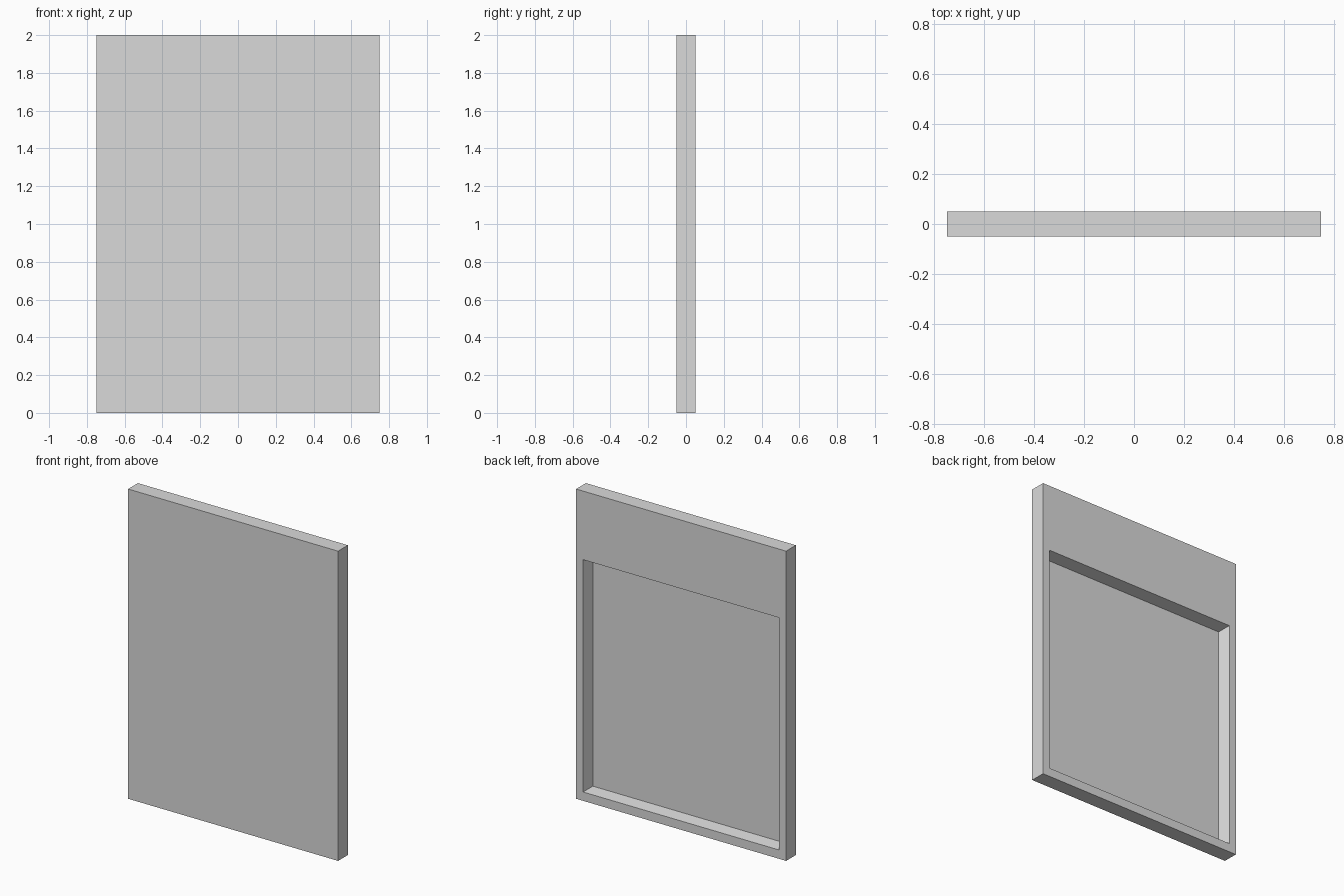
import bpy
import bmesh
from mathutils import Vector

cube = bpy.data.objects.get("Cube")
if cube:
    bpy.data.objects.remove(cube, do_unlink=True)


def make_material(name, value):
    mat = bpy.data.materials.new(name)
    mat.use_nodes = True
    colour = (value, value, value, 1)
    mat.diffuse_color = colour
    mat.node_tree.nodes["Principled BSDF"].inputs["Base Color"].default_value = colour
    return mat


WIDTH, DEPTH, HEIGHT = 1.5, 0.1, 2.0
RIM, RECESS_BOTTOM, RECESS_TOP = 0.05, 0.057, 1.557
SKIN = 0.001  # thickness left at the front

# Slab
bm = bmesh.new()
bmesh.ops.create_cube(bm, size=1)
bmesh.ops.scale(bm, vec=(WIDTH, DEPTH, HEIGHT), verts=bm.verts)
bmesh.ops.translate(bm, vec=(0, 0, HEIGHT / 2), verts=bm.verts)

# Opening inset into the back, with a deeper band at the top
back = max(bm.faces, key=lambda f: f.calc_center_median().y)
bmesh.ops.inset_individual(bm, faces=[back], thickness=RIM, use_even_offset=True)
for v in back.verts:
    v.co.z = RECESS_TOP if v.co.z > HEIGHT / 2 else RECESS_BOTTOM

# Recess pushed in almost to the front face
result = bmesh.ops.extrude_face_region(bm, geom=[back])
floor = [v for v in result["geom"] if isinstance(v, bmesh.types.BMVert)]
bmesh.ops.translate(bm, vec=Vector((0, SKIN - DEPTH, 0)), verts=floor)
if back.is_valid:
    bmesh.ops.delete(bm, geom=[back], context="FACES_ONLY")
bmesh.ops.recalc_face_normals(bm, faces=bm.faces)

# Recess walls take the lighter colour
for face in bm.faces:
    c = face.calc_center_median()
    inside = abs(c.x) < WIDTH / 2 - 0.01 and 0.01 < c.z < HEIGHT - 0.01
    face.material_index = int(inside and abs(face.normal.y) < 0.5)

mesh = bpy.data.meshes.new("recessed_panel")
bm.to_mesh(mesh)
bm.free()
mesh.materials.append(make_material("grey", 0.7))
mesh.materials.append(make_material("white", 1.0))
panel = bpy.data.objects.new("recessed_panel", mesh)
bpy.context.collection.objects.link(panel)
